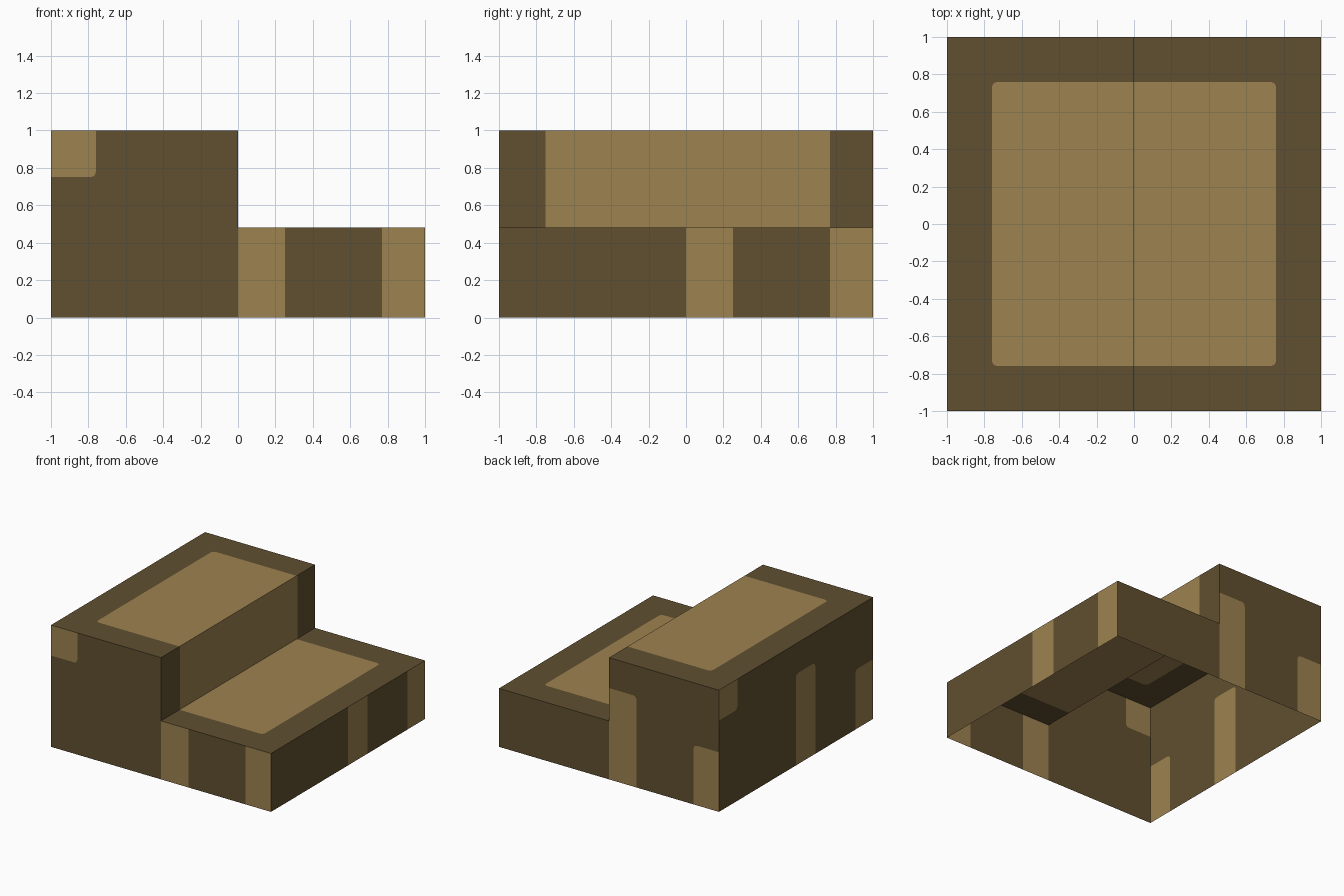
import bpy, bmesh, math
from mathutils import Vector
from mathutils.geometry import delaunay_2d_cdt

if "Cube" in bpy.data.objects:
    bpy.data.objects.remove(bpy.data.objects["Cube"])

STEP = 0.48     # height of the low step
RADIUS = 0.03   # rounding of the painted panel corners


def material(name, rgb):
    m = bpy.data.materials.new(name)
    m.diffuse_color = (*rgb, 1)
    m.use_nodes = True
    m.node_tree.nodes["Principled BSDF"].inputs["Base Color"].default_value = m.diffuse_color
    return m


DARK = material("dark_brown_wood", (0.119, 0.080, 0.0296))
LIGHT = material("light_tan_wood", (0.337, 0.223, 0.080))


def rect(a0, b0, a1, b1):
    return [(a0, b0), (a1, b0), (a1, b1), (a0, b1)]


def panel_outline(box, outline):
    """Rectangle whose corners are rounded unless they touch the wall's rim."""
    a0, b0, a1, b1 = box
    rim_a = {p[0] for p in outline}
    rim_b = {p[1] for p in outline}
    pts = []
    for i, (a, b) in enumerate(rect(*box)):
        if a in rim_a or b in rim_b:
            pts.append((a, b))
            continue
        ca = a + RADIUS * (1 if a == a0 else -1)
        cb = b + RADIUS * (1 if b == b0 else -1)
        for k in range(4):
            t = math.pi + i * math.pi / 2 + k * math.pi / 6
            pts.append((ca + RADIUS * math.cos(t), cb + RADIUS * math.sin(t)))
    return pts


def wall(name, origin, u, v, outline, panels):
    """Flat dark sheet with light panels cut into it; u x v points outward."""
    origin, u, v = Vector(origin), Vector(u), Vector(v)
    loops = [outline] + [panel_outline(p, outline) for p in panels]
    coords, faces = [], []
    for loop in loops:
        faces.append(list(range(len(coords), len(coords) + len(loop))))
        coords += [Vector(p) for p in loop]
    vs, _, tris, _, _, source = delaunay_2d_cdt(coords, [], faces, 1, 1e-5)
    bm = bmesh.new()
    bverts = [bm.verts.new(origin + u * p[0] + v * p[1]) for p in vs]
    for tri, src in zip(tris, source):
        if not src:
            continue
        f = bm.faces.new([bverts[i] for i in tri])
        f.material_index = 1 if max(src) > 0 else 0
        f.normal_update()
        if f.normal.dot(u.cross(v)) < 0:
            f.normal_flip()
    me = bpy.data.meshes.new(name)
    bm.to_mesh(me)
    bm.free()
    me.materials.append(DARK)
    me.materials.append(LIGHT)
    bpy.context.collection.objects.link(bpy.data.objects.new(name, me))


X, Y, Z = (1, 0, 0), (0, 1, 0), (0, 0, 1)
NEG_X, NEG_Y = (-1, 0, 0), (0, -1, 0)

# stepped side walls (the bottom is open)
profile = [(-1, 0), (1, 0), (1, STEP), (0, STEP), (0, 1), (-1, 1)]
mirrored = [(-a, b) for a, b in reversed(profile)]
wall("front_wall", (0, -1, 0), X, Z, profile,
     [(-1, 0.75, -0.76, 1), (0, 0, 0.25, STEP), (0.77, 0, 1, STEP)])
wall("back_wall", (0, 1, 0), NEG_X, Z, mirrored,
     [(0, 0, 0.25, 0.75), (0.77, 0, 1, 0.49)])

# low and tall end walls
wall("right_wall", (1, 0, 0), Y, Z, rect(-1, 0, 1, STEP),
     [(0, 0, 0.25, STEP), (0.77, 0, 1, STEP)])
wall("left_wall", (-1, 0, 0), NEG_Y, Z, rect(-1, 0, 1, 1),
     [(-1, 0.75, -0.76, 1), (0, 0, 0.25, 0.75), (0.77, 0, 1, 0.49)])

# treads and riser
wall("upper_tread", (0, 0, 1), X, Y, rect(-1, -1, 0, 1),
     [(-0.76, -0.76, 0, 0.76)])
wall("lower_tread", (0, 0, STEP), X, Y, rect(0, -1, 1, 1),
     [(0, -0.76, 0.76, 0.76)])
wall("riser", (0, 0, 0), Y, Z, rect(-1, STEP, 1, 1),
     [(-0.75, STEP, 0.77, 1)])
